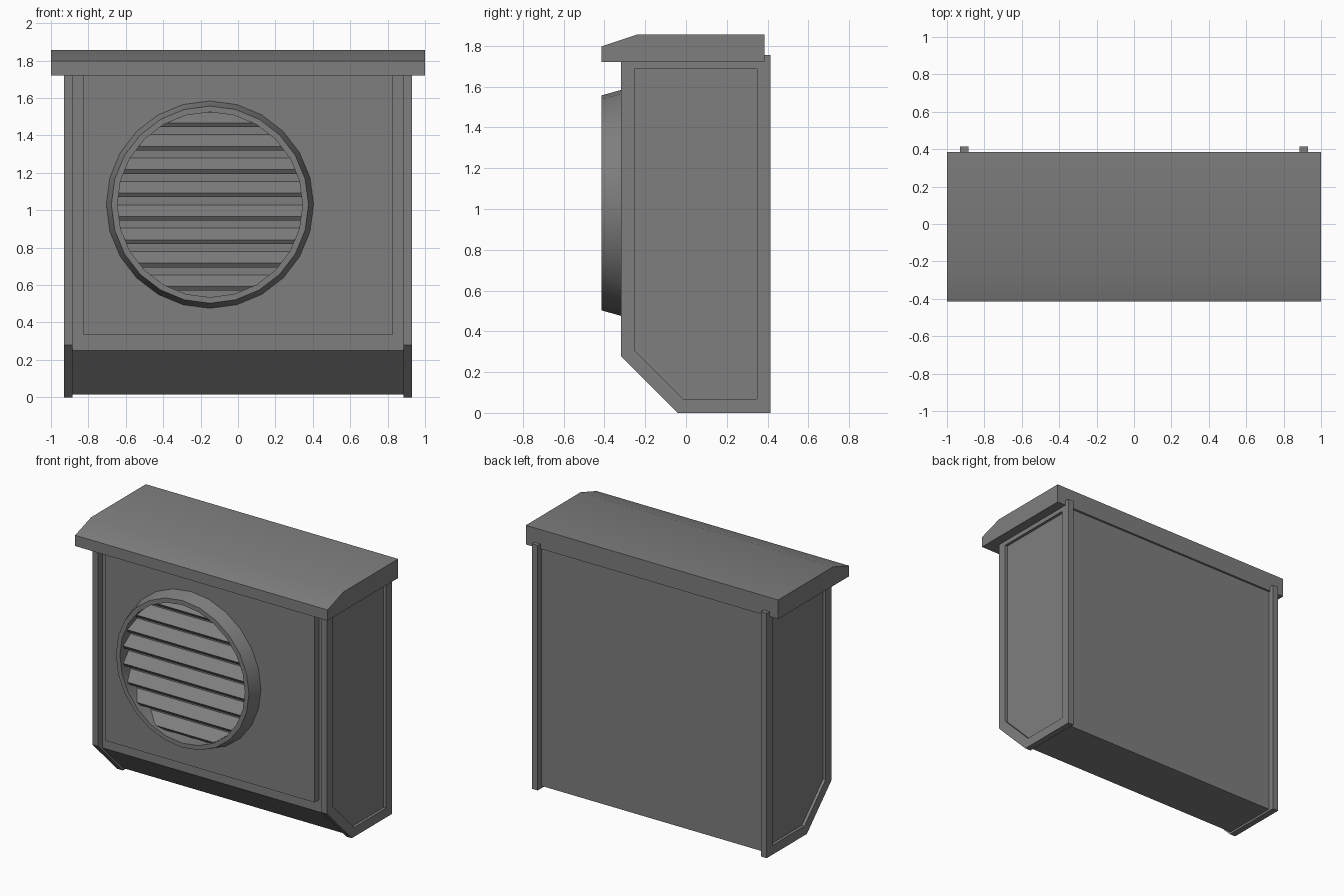
import bpy, bmesh
from math import sin, cos, pi, sqrt, radians
from mathutils import Vector

old = bpy.data.objects.get("Cube")
if old:
    bpy.data.objects.remove(old, do_unlink=True)

grey = bpy.data.materials.new("plain grey")
grey.use_nodes = True
colour = (0.21, 0.21, 0.21, 1)
grey.diffuse_color = colour
grey.node_tree.nodes["Principled BSDF"].inputs["Base Color"].default_value = colour


def finish(name, bm, smooth=False):
    """Turn a bmesh into a scene object, optionally smooth with sharp edges kept."""
    bmesh.ops.recalc_face_normals(bm, faces=bm.faces[:])
    mesh = bpy.data.meshes.new(name)
    bm.to_mesh(mesh)
    bm.free()
    mesh.materials.append(grey)
    if smooth:
        mesh.shade_smooth()
        mesh.set_sharp_from_angle(angle=radians(30))
    obj = bpy.data.objects.new(name, mesh)
    bpy.context.collection.objects.link(obj)
    return obj


def prism(profile, span):
    """Extrude a (y, z) profile along x; span gives the x range for each z."""
    bm = bmesh.new()
    ends = [[bm.verts.new((span(z)[i], y, z)) for y, z in profile] for i in (0, 1)]
    for end in ends:
        bm.faces.new(end)
    n = len(profile)
    for i in range(n):
        j = (i + 1) % n
        bm.faces.new((ends[0][i], ends[0][j], ends[1][j], ends[1][i]))
    bmesh.ops.recalc_face_normals(bm, faces=bm.faces[:])
    return bm


# Main body with a chamfered lower front
body = [(-0.27, 0.25), (-0.035, 0.015), (0.37, 0.015), (0.37, 1.74), (-0.27, 1.74)]
finish("body", prism(body, lambda z: (-0.887, 0.887)))

# Raised front panel
panel = [(-0.318, 0.335), (-0.26, 0.335), (-0.26, 1.74), (-0.318, 1.74)]
finish("front_panel", prism(panel, lambda z: (-0.83, 0.83)))

# Side frames, each with a recessed outer panel
side = [(-0.32, 0.28), (-0.04, 0), (0.415, 0), (0.415, 1.755), (-0.32, 1.755)]
for name, s in (("left_side", 1), ("right_side", -1)):
    bm = prism(side, lambda z: (s * 0.885, s * 0.93))
    outer = max(bm.faces, key=lambda f: s * f.calc_center_median().x)
    bmesh.ops.inset_region(bm, faces=[outer], thickness=0.067, use_even_offset=True)
    new = bmesh.ops.extrude_discrete_faces(bm, faces=[outer])["faces"][0]
    bmesh.ops.translate(bm, verts=new.verts[:], vec=Vector((-s * 0.02, 0, 0)))
    finish(name, bm)

# Overhanging roof with a sloped front
roof = [(-0.415, 1.72), (0.385, 1.72), (0.385, 1.857), (-0.235, 1.857), (-0.415, 1.797)]
finish("roof", prism(roof, lambda z: (-1, 1)), smooth=True)

# Tapered vent ring
CX, CZ, SIDES = -0.15, 1.03, 24
bm = bmesh.new()
section = [(0.555, -0.315), (0.527, -0.415), (0.495, -0.415), (0.495, -0.315)]
loops = []
for k in range(SIDES):
    a = 2 * pi * k / SIDES
    loops.append([bm.verts.new((CX + r * sin(a), y, CZ + r * cos(a))) for r, y in section])
for k in range(SIDES):
    p, q = loops[k], loops[(k + 1) % SIDES]
    for i in range(4):
        j = (i + 1) % 4
        bm.faces.new((p[i], p[j], q[j], q[i]))
finish("vent_ring", bm, smooth=True)


# Sloping louvre slats, trimmed to the round opening
def chord(z):
    half = sqrt(max(0.502 ** 2 - (z - CZ) ** 2, 0.0004))
    return CX - half, CX + half


for k in range(8):
    z = 0.57 + 0.125 * k
    slat = [(-0.375, z), (-0.39, z + 0.022), (-0.315, min(z + 0.087, 1.525)),
            (-0.30, min(z + 0.065, 1.51))]
    finish(f"vent_slat_{k + 1}", prism(slat, chord))
